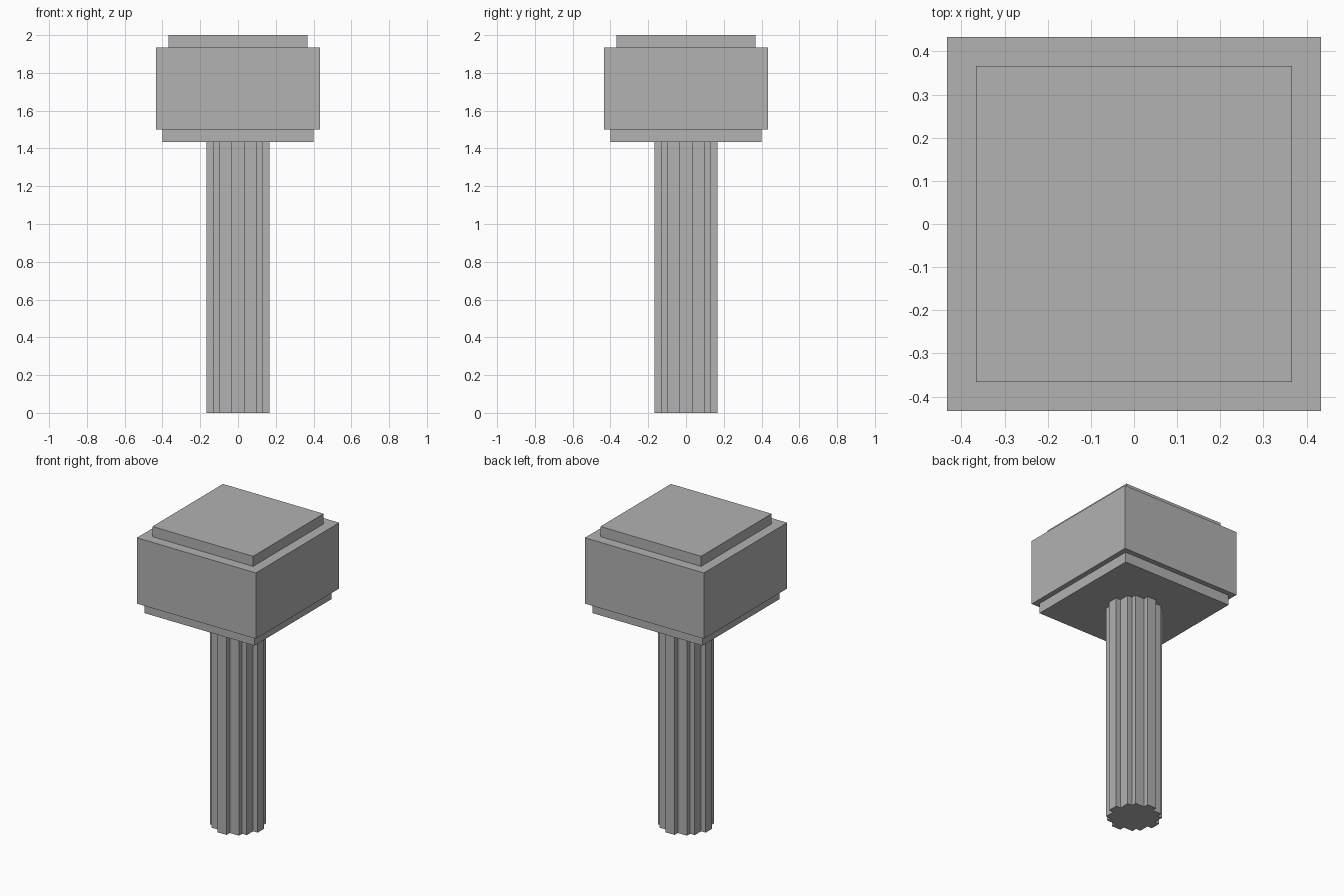
import bpy
import bmesh

cube = bpy.data.objects.get("Cube")
if cube:
    bpy.data.objects.remove(cube, do_unlink=True)

U = 2 / 60  # grid step shared by all parts

# One plain grey for everything
grey = bpy.data.materials.new("stone_grey")
grey.use_nodes = True
colour = (0.445, 0.445, 0.445, 1)
grey.diffuse_color = colour
grey.node_tree.nodes["Principled BSDF"].inputs["Base Color"].default_value = colour


def prism(name, outline, bottom, top):
    """Extrude an outline (in grid steps) from bottom to top."""
    bm = bmesh.new()
    base = bm.faces.new([bm.verts.new((x * U, y * U, bottom * U)) for x, y in outline])
    result = bmesh.ops.extrude_face_region(bm, geom=[base], use_keep_orig=True)
    verts = [v for v in result["geom"] if isinstance(v, bmesh.types.BMVert)]
    bmesh.ops.translate(bm, verts=verts, vec=(0, 0, (top - bottom) * U))
    bmesh.ops.recalc_face_normals(bm, faces=bm.faces)
    mesh = bpy.data.meshes.new(name)
    bm.to_mesh(mesh)
    bm.free()
    mesh.materials.append(grey)
    obj = bpy.data.objects.new(name, mesh)
    bpy.context.collection.objects.link(obj)
    return obj


def quarter_turns(points):
    """Repeat a quarter outline around the centre."""
    outline = []
    for _ in range(4):
        outline += points
        points = [(-y, x) for x, y in points]
    return outline


# Handle: stepped round shaft
steps = [(5, -1), (5, 1), (4, 1), (4, 3), (3, 3), (3, 4), (1, 4)]
prism("handle", quarter_turns(steps[1:] + [(1, 5)]), 0, 43)

# Head: square block with a smaller plate below and above
for name, half, bottom, top in (("lower_plate", 12, 43, 45),
                                ("head_block", 13, 45, 58),
                                ("upper_plate", 11, 58, 60)):
    prism(name, quarter_turns([(half, half)]), bottom, top)
